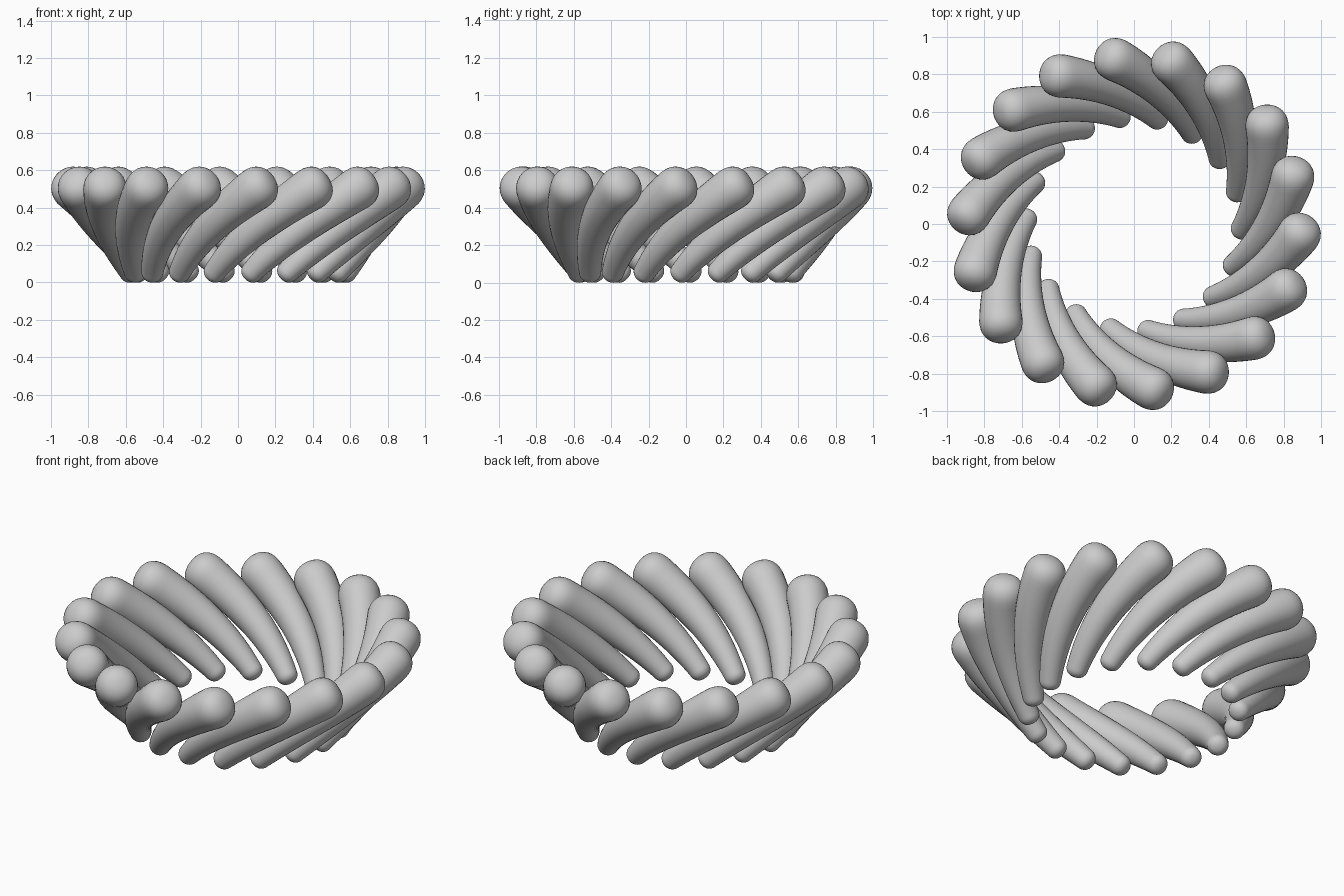
import bpy, bmesh, math
from mathutils import Vector, Matrix

cube = bpy.data.objects.get("Cube")
if cube:
    bpy.data.objects.remove(cube, do_unlink=True)

COUNT = 18                    # rods around the ring
SIDES = 28
TWIST = math.radians(38)      # sweep of each rod from foot to tip
START = math.radians(-122)    # angle of the first foot

grey = bpy.data.materials.new("light_grey")
grey.use_nodes = True
colour = (0.6, 0.6, 0.6, 1)
grey.diffuse_color = colour
grey.node_tree.nodes["Principled BSDF"].inputs["Base Color"].default_value = colour


def centre(t):
    """Centre line: a flaring spiral from the foot up to the tip."""
    a = START + TWIST * t
    r = 0.58 + 0.3 * t - 0.07 * t * (1 - t)
    return Vector((r * math.cos(a), r * math.sin(a), 0.062 + 0.436 * t))


def tangent(t):
    return (centre(t + 0.01) - centre(t - 0.01)).normalized()


def thickness(t):
    return 0.06 + 0.056 * t


def rod_mesh():
    # Stations: (path position, offset along tangent, ring radius)
    steps, cap = 24, 8
    stations = []
    for end, sign in ((0, -1), (1, 1)):
        ring = []
        for i in range(1, cap):
            p = math.pi / 2 * i / cap
            r = thickness(end)
            ring.append((end, sign * r * math.sin(p) ** 0.85, r * math.cos(p) ** 0.85))
        if end == 0:
            stations += ring[::-1]
            stations += [(i / steps, 0, thickness(i / steps)) for i in range(steps + 1)]
        else:
            stations += ring

    bm = bmesh.new()
    rings = []
    for t, push, r in stations:
        axis = tangent(t)
        u = axis.cross(Vector((0, 0, 1))).normalized()
        v = axis.cross(u)
        c = centre(t) + axis * push
        rings.append([bm.verts.new(c + r * (u * math.cos(k) + v * math.sin(k)))
                      for k in (math.tau * j / SIDES for j in range(SIDES))])
    for a, b in zip(rings, rings[1:]):
        for j in range(SIDES):
            k = (j + 1) % SIDES
            bm.faces.new((a[j], a[k], b[k], b[j]))
    # Rounded end poles
    for ring, end, sign in ((rings[0], 0, -1), (rings[-1], 1, 1)):
        pole = bm.verts.new(centre(end) + tangent(end) * sign * thickness(end))
        for j in range(SIDES):
            bm.faces.new((ring[j], ring[(j + 1) % SIDES], pole))
    bmesh.ops.recalc_face_normals(bm, faces=bm.faces)
    for f in bm.faces:
        f.smooth = True
    mesh = bpy.data.meshes.new("tapered_rod")
    bm.to_mesh(mesh)
    bm.free()
    mesh.materials.append(grey)
    return mesh


# Ring of identical twisted rods
mesh = rod_mesh()
for i in range(COUNT):
    rod = bpy.data.objects.new(f"twisted_rod_{i + 1}", mesh)
    rod.matrix_world = Matrix.Rotation(math.tau * i / COUNT, 4, 'Z')
    bpy.context.collection.objects.link(rod)
